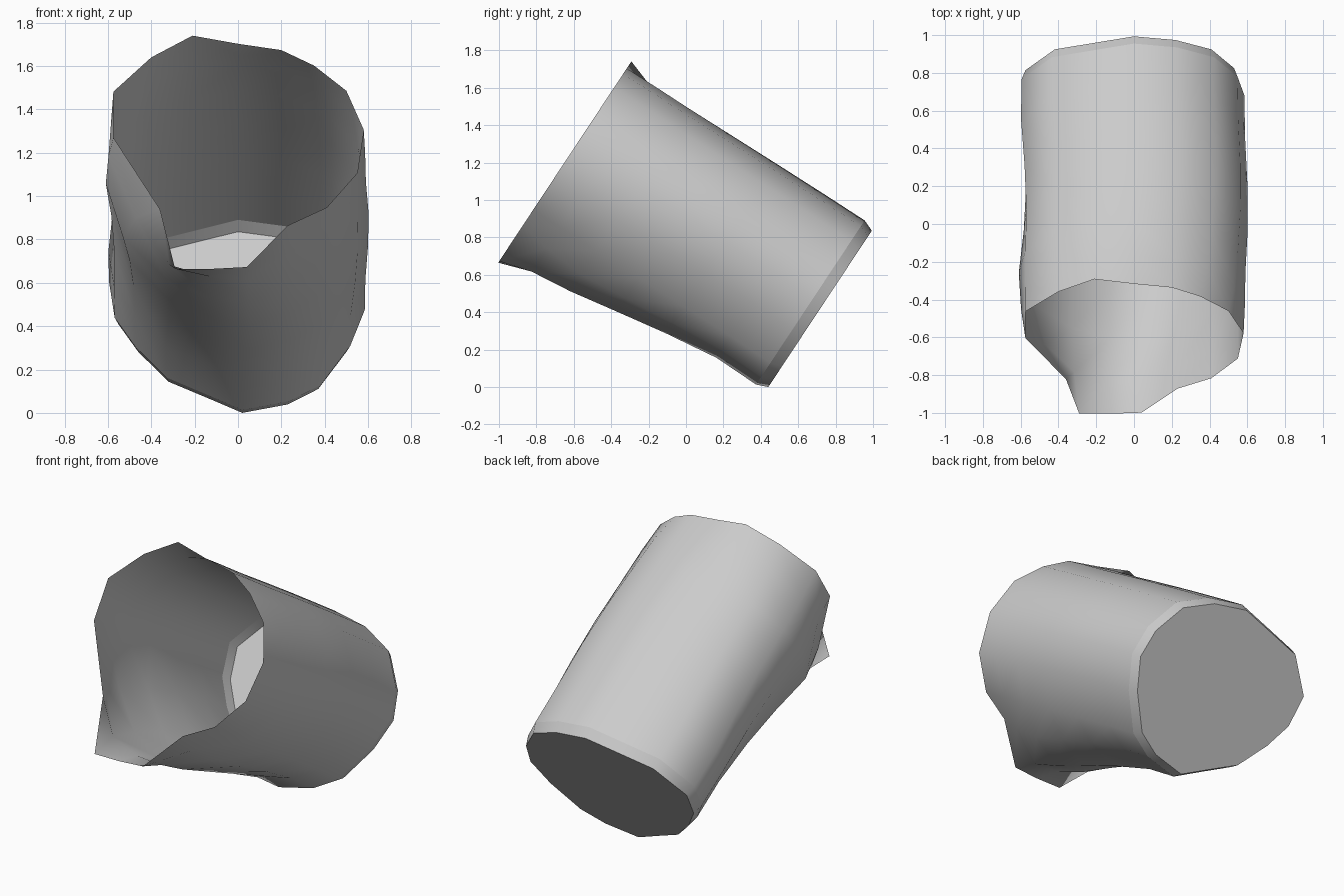
import bpy, bmesh
from mathutils import Vector

if "Cube" in bpy.data.objects:
    bpy.data.objects.remove(bpy.data.objects["Cube"])

# Cross-sections (sideways, across-tilt), clockwise from the upper side
base = [(0, 1.245), (.22, 1.21), (.41, 1.12), (.53, .94), (.565, .77), (.5, .58), (.37, .375), (.23, .29),
        (.02, .243), (-.15, .33), (-.32, .415), (-.46, .58), (-.55, .73), (-.575, .92), (-.42, 1.12), (-.22, 1.18)]
waist = [(0, 1.25), (.22, 1.215), (.41, 1.125), (.55, .95), (.59, .75), (.55, .54), (.415, .34), (.25, .19),
         (.05, .085), (-.13, .11), (-.33, .21), (-.53, .44), (-.61, .74), (-.575, .95), (-.42, 1.13), (-.23, 1.2)]
mouth = [(0, 1.245), (.2, 1.21), (.35, 1.125), (.5, .985), (.58, .77), (.55, .53), (.41, .34), (.23, .24),
         (.04, .01), (-.12, 0), (-.29, 0), (-.36, .33), (-.575, .726), (-.575, .98), (-.4, 1.17), (-.21, 1.29)]


def mix(p, q, t, shift=0):
    return [(a[0] + (b[0] - a[0]) * t + shift, a[1] + (b[1] - a[1]) * t) for a, b in zip(p, q)]


def scaled(p, sx, sv):
    return [(x * sx, .75 + (v - .75) * sv) for x, v in p]


def place(x, v, a):
    # Tilted frame: a runs along the vessel axis towards the mouth
    return Vector((x, -.834 * a + .552 * v, .552 * a + .834 * v))


body = scaled(base, 1.04, 1.045)
rings = [(-.367, base), (-.305, scaled(base, 1.035, 1.05)), (-.05, body), (.25, mix(body, waist, .3, .012)),
         (.53, mix(body, waist, .65, .013)), (.8, waist), (1.03, mix(waist, mouth, .35)), (1.204, mouth)]

# Open vessel: lofted wall plus closed base
bm = bmesh.new()
loops = [[bm.verts.new(place(x, v, a)) for x, v in ring] for a, ring in rings]
n = len(base)
for lo, hi in zip(loops, loops[1:]):
    for i in range(n):
        j = (i + 1) % n
        bm.faces.new((lo[i], lo[j], hi[j], hi[i]))
base_face = bm.faces.new(loops[0])
bmesh.ops.recalc_face_normals(bm, faces=bm.faces)
if base_face.normal.dot(Vector((0, .834, -.552))) < 0:
    bmesh.ops.reverse_faces(bm, faces=bm.faces)

# Smooth wall with crisp edges around the base chamfer
for f in bm.faces:
    f.smooth = True
for loop in loops[:2]:
    for i in range(n):
        bm.edges.get((loop[i], loop[(i + 1) % n])).smooth = False

mesh = bpy.data.meshes.new("tilted_vessel")
bm.to_mesh(mesh)
bm.free()
vessel = bpy.data.objects.new("tilted_vessel", mesh)
bpy.context.collection.objects.link(vessel)
